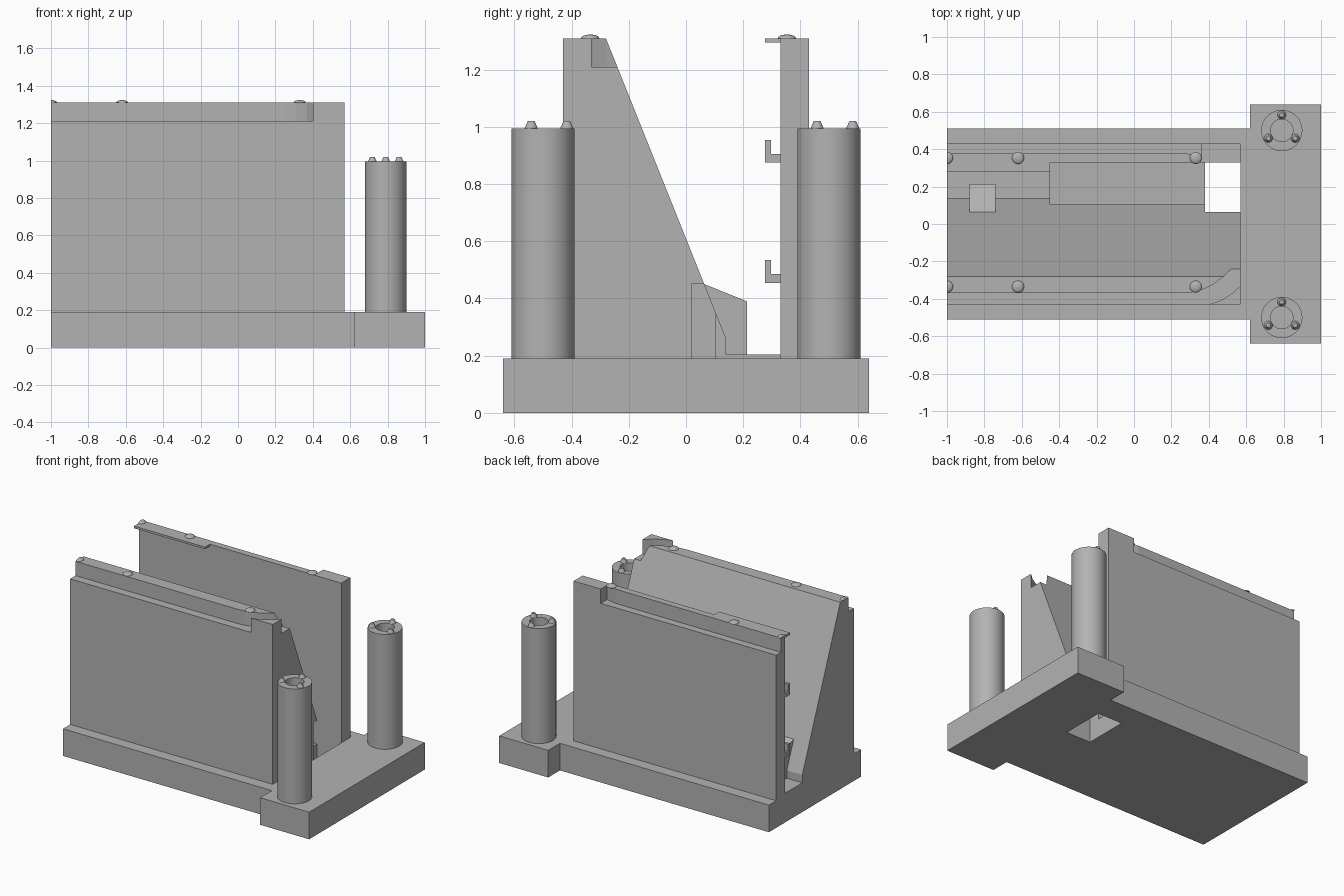
import bpy, bmesh
from math import cos, sin, pi, radians
from mathutils import Vector, Matrix

if "Cube" in bpy.data.objects:
    bpy.data.objects.remove(bpy.data.objects["Cube"])

GREY = (0.45, 0.45, 0.45, 1)
mat = bpy.data.materials.new("plain grey")
mat.use_nodes = True
mat.diffuse_color = GREY
mat.node_tree.nodes["Principled BSDF"].inputs["Base Color"].default_value = GREY


def finish(name, bm, smooth=False):
    bmesh.ops.recalc_face_normals(bm, faces=bm.faces[:])
    me = bpy.data.meshes.new(name)
    bm.to_mesh(me)
    bm.free()
    me.materials.append(mat)
    ob = bpy.data.objects.new(name, me)
    bpy.context.scene.collection.objects.link(ob)
    if smooth:
        smooth_sharp(ob)
    return ob


def smooth_sharp(ob):
    bpy.ops.object.select_all(action="DESELECT")
    ob.select_set(True)
    bpy.context.view_layer.objects.active = ob
    bpy.ops.object.shade_smooth_by_angle(angle=radians(35))


def prism(name, outline, axis, lo, hi):
    """Extrude a 2D outline along one axis from lo to hi."""
    place = {"x": lambda a, b, t: (t, a, b),
             "y": lambda a, b, t: (a, t, b),
             "z": lambda a, b, t: (a, b, t)}[axis]
    bm = bmesh.new()
    face = bm.faces.new([bm.verts.new(place(a, b, lo)) for a, b in outline])
    new = bmesh.ops.extrude_face_region(bm, geom=[face])["geom"]
    shift = Vector(place(0, 0, hi - lo))
    bmesh.ops.translate(bm, vec=shift, verts=[v for v in new if isinstance(v, bmesh.types.BMVert)])
    return finish(name, bm)


def box(name, x, y, z):
    return prism(name, [(x[0], y[0]), (x[1], y[0]), (x[1], y[1]), (x[0], y[1])], "z", *z)


def cone(name, x, y, z, r1, r2, depth, sides=48):
    bm = bmesh.new()
    bmesh.ops.create_cone(bm, cap_ends=True, segments=sides, radius1=r1, radius2=r2, depth=depth,
                          matrix=Matrix.Translation((x, y, z + depth / 2)))
    return finish(name, bm, True)


def cut(ob, *cutters):
    """Subtract the cutters and bake the result."""
    for c in cutters:
        c.hide_render = True
        m = ob.modifiers.new("cut", "BOOLEAN")
        m.operation, m.solver, m.object = "DIFFERENCE", "EXACT", c
    bpy.context.view_layer.update()
    deps = bpy.context.evaluated_depsgraph_get()
    me = bpy.data.meshes.new_from_object(ob.evaluated_get(deps))
    ob.modifiers.clear()
    ob.data = me
    for c in cutters:
        bpy.data.objects.remove(c)


LEFT, END = -1.0, 0.57      # wall ends
BASE, TOP, LEDGE = 0.19, 1.31, 1.21
LANE, DROP = -0.45, 0.38    # start of the ramp and of the drop hole

# Base plate with a sloping lane that ends in a drop hole
base = prism("base_plate", [(-1, -0.51), (0.62, -0.51), (0.62, -0.64), (1, -0.64),
                            (1, 0.64), (0.62, 0.64), (0.62, 0.51), (-1, 0.51)], "z", 0, BASE)
cut(base,
    prism("ramp_cut", [(LANE, 0.185), (DROP + 0.01, 0.13), (DROP + 0.01, 0.3), (LANE, 0.3)],
          "y", 0.105, 0.33),
    box("hole_cut", (DROP, END), (0.02, 0.33), (-0.1, 0.4)))

# Front wall with a sloping inner face and a curved track along its top
front = prism("front_wall", [(-0.43, BASE), (-0.43, TOP), (-0.28, TOP), (0.14, 0.26), (0.14, BASE)],
              "x", LEFT, END)
cut(front,
    prism("track_cut", [(-1.1, -0.5), (0.40, -0.5), (0.40, -0.43), (0.46, -0.41), (0.52, -0.375),
                        (END, -0.33), (0.62, -0.28), (0.62, -0.18), (0.57, -0.18), (0.52, -0.24),
                        (0.48, -0.28), (0.42, -0.325), (0.37, -0.35), (0.31, -0.365),
                        (0.25, -0.37), (-1.1, -0.37)], "z", LEDGE, 1.5),
    box("lane_cut", (LANE, 0.7), (0.105, 0.4), (0, 0.42)),
    box("chamber_cut", (DROP, 0.8), (0.02, 0.5), (0.1, 0.45)))

# Back wall with a straight outer ledge
back = box("back_wall", (LEFT, END), (0.33, 0.43), (BASE, TOP))
cut(back, prism("ledge_cut", [(-1.1, 0.5), (-1.1, 0.377), (0.28, 0.377), (0.36, 0.362), (0.36, 0.5)],
                "z", LEDGE, 1.5))

# Channel floor and slanted stop block
box("channel_floor", (LEFT, LANE), (0.14, 0.33), (BASE, 0.205))
prism("stop_block", [(0.02, BASE), (0.02, 0.45), (0.065, 0.45), (0.213, 0.39), (0.213, BASE)],
      "x", -0.88, -0.74)

# Lip and hooked rails on the inside of the back wall
box("top_lip", (LEFT, LANE), (0.277, 0.335), (1.295, TOP))
for label, z in (("lower", 0.455), ("upper", 0.875)):
    prism(label + "_hook", [(0.335, z), (0.277, z), (0.277, z + 0.08), (0.297, z + 0.08),
                            (0.297, z + 0.03), (0.335, z + 0.03)], "x", LEFT, LANE)

# Shallow domes on the wall tops; those at the end are cut in half
for side, y in (("front", -0.335), ("back", 0.353)):
    for i, x in enumerate((LEFT, -0.62, 0.33)):
        bm = bmesh.new()
        bmesh.ops.create_uvsphere(bm, u_segments=24, v_segments=12, radius=1)
        bmesh.ops.scale(bm, vec=(0.032, 0.032, 0.013), verts=bm.verts[:])
        bmesh.ops.translate(bm, vec=(x, y, TOP), verts=bm.verts[:])
        for co, no in (((0, 0, TOP - 0.002), (0, 0, -1)), ((LEFT, 0, 0), (-1, 0, 0))):
            bmesh.ops.bisect_plane(bm, geom=bm.verts[:] + bm.edges[:] + bm.faces[:],
                                   plane_co=co, plane_no=no, clear_outer=True)
        bmesh.ops.holes_fill(bm, edges=[e for e in bm.edges if e.is_boundary])
        finish(f"{side}_dome_{i + 1}", bm, True)

# Hollow-topped pillars, each with three small studs
for side, y in (("front", -0.5), ("back", 0.5)):
    pillar = cone(side + "_pillar", 0.79, y, BASE, 0.11, 0.11, 0.805)
    cut(pillar, cone("bore", 0.79, y, 0.85, 0.06, 0.06, 0.3))
    smooth_sharp(pillar)
    for i in range(3):
        a = pi / 2 + i * 2 * pi / 3
        cone(f"{side}_stud_{i + 1}", 0.79 + 0.083 * cos(a), y + 0.083 * sin(a), 0.99,
             0.025, 0.012, 0.03, 16)
